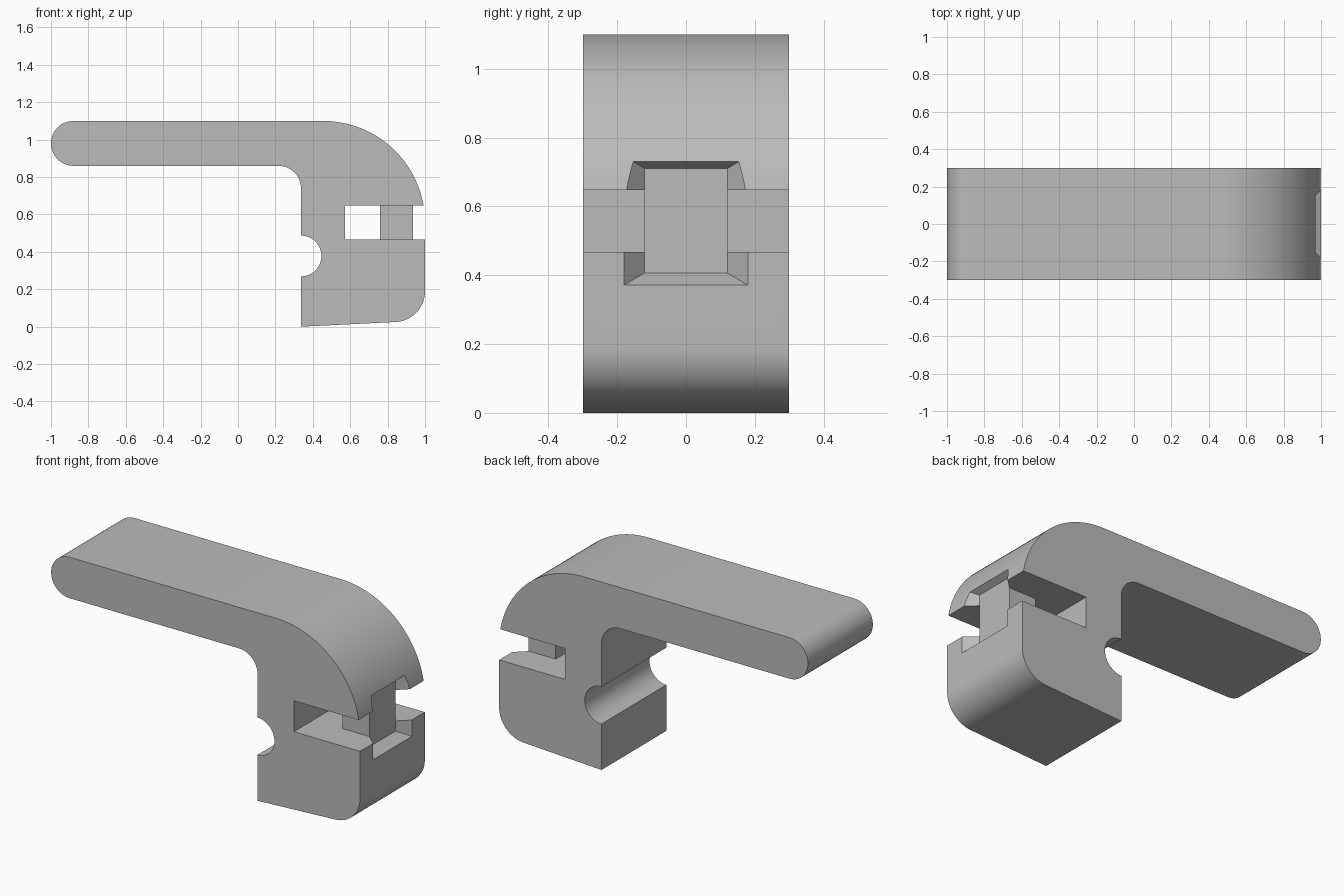
import bpy, bmesh, math

if "Cube" in bpy.data.objects:
    bpy.data.objects.remove(bpy.data.objects["Cube"])

HALF = 0.3  # half width of the hook


def arc(cx, cz, r, a0, a1, n):
    """Points on an arc, angles in degrees."""
    return [(cx + r * math.cos(math.radians(a0 + (a1 - a0) * i / n)),
             cz + r * math.sin(math.radians(a0 + (a1 - a0) * i / n))) for i in range(n + 1)]


def make_object(name, bm):
    bmesh.ops.recalc_face_normals(bm, faces=bm.faces)
    mesh = bpy.data.meshes.new(name)
    bm.to_mesh(mesh)
    bm.free()
    obj = bpy.data.objects.new(name, mesh)
    bpy.context.collection.objects.link(obj)
    return obj


def loft(name, ring_a, ring_b):
    """Closed solid between two matching rings of points."""
    bm = bmesh.new()
    a = [bm.verts.new(p) for p in ring_a]
    b = [bm.verts.new(p) for p in ring_b]
    bm.faces.new(a)
    bm.faces.new(b[::-1])
    n = len(a)
    for i in range(n):
        bm.faces.new((a[i], b[i], b[(i + 1) % n], a[(i + 1) % n]))
    return make_object(name, bm)


def rect(x, y0, y1, z0, z1):
    return [(x, y0, z0), (x, y1, z0), (x, y1, z1), (x, y0, z1)]


# Side outline: arm, rounded shoulder, lower block and round notch
profile = (arc(-0.88, 0.98, 0.12, 270, 90, 24)
           + arc(0.455, 0.555, 0.545, 90, 0, 32)
           + arc(0.835, 0.19, 0.165, 0, -87, 16)
           + [(0.337, 0.0)]
           + arc(0.337, 0.378, 0.109, -90, 90, 24)
           + arc(0.217, 0.74, 0.12, 0, 90, 14))
hook = loft("hook_body", [(x, -HALF, z) for x, z in profile],
            [(x, HALF, z) for x, z in profile])

# Cross slot around the central post, and the flared pocket in front of it
Z0, Z1 = 0.467, 0.648
cutters = [
    loft("slot_back_cutter", rect(0.572, -0.4, 0.4, Z0, Z1), rect(0.76, -0.4, 0.4, Z0, Z1)),
    loft("slot_side_cutter", rect(0.572, 0.12, 0.4, Z0, Z1), rect(1.2, 0.12, 0.4, Z0, Z1)),
    loft("slot_side_cutter", rect(0.572, -0.4, -0.12, Z0, Z1), rect(1.2, -0.4, -0.12, Z0, Z1)),
    loft("pocket_cutter", rect(0.935, -0.12, 0.12, 0.407, 0.71),
         rect(1.065, -0.24, 0.24, 0.335, 0.782)),
]
bpy.context.view_layer.objects.active = hook
for cutter in cutters:
    mod = hook.modifiers.new("cut", 'BOOLEAN')
    mod.operation = 'DIFFERENCE'
    mod.solver = 'EXACT'
    mod.object = cutter
    bpy.ops.object.modifier_apply(modifier=mod.name)
    bpy.data.objects.remove(cutter)

# Single plain grey finish
grey = bpy.data.materials.new("plain grey")
grey.diffuse_color = (0.5, 0.5, 0.5, 1)
grey.use_nodes = True
grey.node_tree.nodes["Principled BSDF"].inputs["Base Color"].default_value = grey.diffuse_color
hook.data.materials.clear()
hook.data.materials.append(grey)

# Smooth curves, sharp edges
hook.select_set(True)
bpy.ops.object.shade_smooth_by_angle(angle=math.radians(25))
